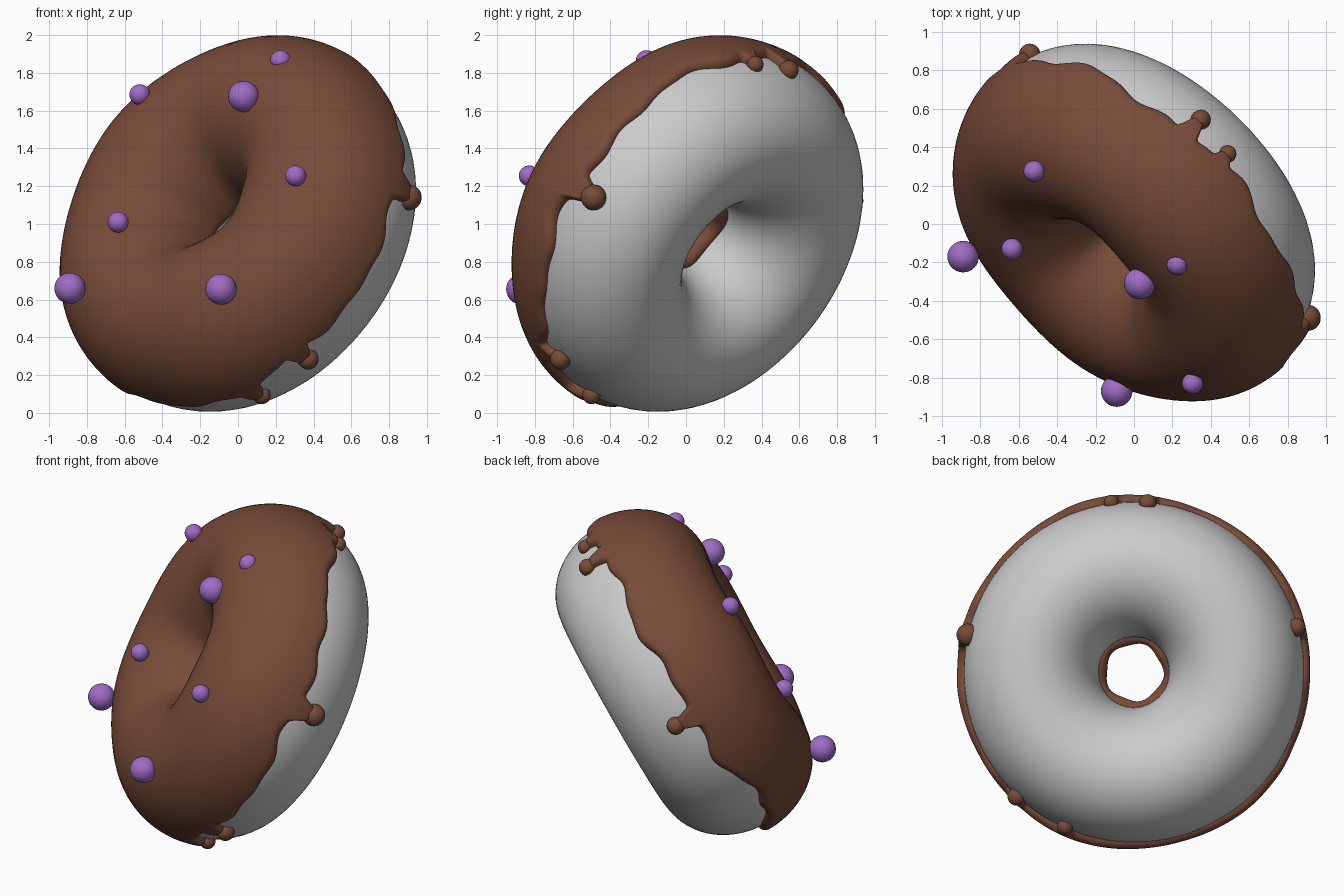
import bpy, math
from mathutils import Vector, Matrix

if "Cube" in bpy.data.objects:
    bpy.data.objects.remove(bpy.data.objects["Cube"])

# Ring size: major radius, radial and axial half sizes, glaze thickness
R, A, B, T = 0.623, 0.41, 0.465, 0.045
CENTRE = Vector((0.02, 0.025, 0.98))

# Tilted frame: local z is the ring axis on the glazed side
n = Vector((-0.615, -0.635, 0.465)).normalized()
e1 = Vector((0, 0, 1)).cross(n).normalized()
e2 = n.cross(e1)
FRAME = Matrix.Translation(CENTRE) @ Matrix((e1, e2, n)).transposed().to_4x4()


def material(name, rgb):
    m = bpy.data.materials.new(name)
    m.diffuse_color = (*rgb, 1)
    m.use_nodes = True
    m.node_tree.nodes["Principled BSDF"].inputs["Base Color"].default_value = m.diffuse_color
    return m


BREAD = material("pale grey dough", (0.6, 0.6, 0.6))
GLAZE = material("brown glaze", (0.185, 0.07, 0.04))
PURPLE = material("purple", (0.35, 0.15, 0.56))


def section(theta, off):
    """Point (radius, height) on the ring section, moved out along its normal."""
    c, s = math.cos(theta), math.sin(theta)
    nr = Vector((c / A, s / B)).normalized()
    return R + A * c + nr.x * off, B * s + nr.y * off


def grid_object(name, rows, close_rows, mat):
    """Smooth mesh from rings of points; every ring closes around the axis."""
    cols, count = len(rows[0]), len(rows)
    faces = []
    for i in range(count if close_rows else count - 1):
        for j in range(cols):
            k, l = (i + 1) % count, (j + 1) % cols
            faces.append((i * cols + j, i * cols + l, k * cols + l, k * cols + j))
    me = bpy.data.meshes.new(name)
    me.from_pydata([FRAME @ Vector(p) for r in rows for p in r], [], faces)
    me.materials.append(mat)
    me.shade_smooth()
    ob = bpy.data.objects.new(name, me)
    bpy.context.collection.objects.link(ob)
    return ob


def around(r, z, phi):
    return (r * math.cos(phi), r * math.sin(phi), z)


# Dough ring
N = 96
rows = [[around(*section(2 * math.pi * i / 64, 0), 2 * math.pi * j / N) for j in range(N)]
        for i in range(64)]
grid_object("dough_ring", rows, True, BREAD)

# Drips: angle in degrees, height of the bead, bead radius
DRIPS = [(14.5, -0.14, 0.068), (-45, -0.10, 0.055), (-64.5, -0.14, 0.048),
         (84.5, -0.10, 0.045), (97, -0.14, 0.052), (167, -0.13, 0.055)]


def gap(a, b):
    return (a - b + 180) % 360 - 180


def outer_edge(deg):
    """Height of the glaze edge on the outside of the ring."""
    p = math.radians(deg)
    h = -0.03 + 0.022 * math.sin(7 * p + 1) + 0.014 * math.sin(13 * p) + 0.008 * math.sin(23 * p)
    h += 0.09 * math.exp(-(gap(deg, 212) / 25) ** 2)
    for d, low, r in DRIPS:
        k = math.exp(-(gap(deg, d) / (2.6 * r / 0.05)) ** 4)
        h += (low - h) * k
    return h


# Glaze shell with a rounded lip at both edges
M, N = 56, 480
rows = []
for i in range(M + 1):
    u = 0.5 - 0.5 * math.cos(math.pi * i / M)
    ring = []
    for j in range(N):
        deg = 360 * j / N
        p = math.radians(deg)
        start = math.asin(outer_edge(deg) / B)
        end = math.pi + 0.06 + 0.05 * math.sin(3 * p)
        theta = start + (end - start) * u
        d = min(theta - start, end - theta) * 0.43 / T
        t = T + 0.007 * math.sin(5 * p + 1)
        off = t * math.sqrt(max(0, 1 - max(0, 1 - d) ** 2)) - 0.004
        ring.append(around(*section(theta, off), p))
    rows.append(ring)
grid_object("glaze", rows, False, GLAZE)


def ball(name, loc, radius, mat):
    bpy.ops.mesh.primitive_uv_sphere_add(segments=32, ring_count=16, radius=radius, location=loc)
    ob = bpy.context.object
    ob.name = name
    ob.data.materials.append(mat)
    ob.data.shade_smooth()
    return ob


# Rounded beads at the drip ends
for k, (deg, h, r) in enumerate(DRIPS):
    p = math.radians(deg)
    rad, z = section(math.asin(h / B), 0.012)
    ball(f"glaze_drip_{k + 1}", FRAME @ Vector(around(rad, z, p)), r, GLAZE)

# Sprinkle balls
BALLS = [(-0.89, -0.17, 0.66, 0.082), (-0.09, -0.87, 0.655, 0.082), (0.03, -0.31, 1.675, 0.082),
         (-0.635, -0.13, 1.01, 0.055), (0.225, -0.21, 1.865, 0.055),
         (-0.52, 0.275, 1.685, 0.055), (0.305, -0.83, 1.255, 0.055)]
for k, (x, y, z, r) in enumerate(BALLS):
    ball(f"sprinkle_{k + 1}", (x, y, z), r, PURPLE)
